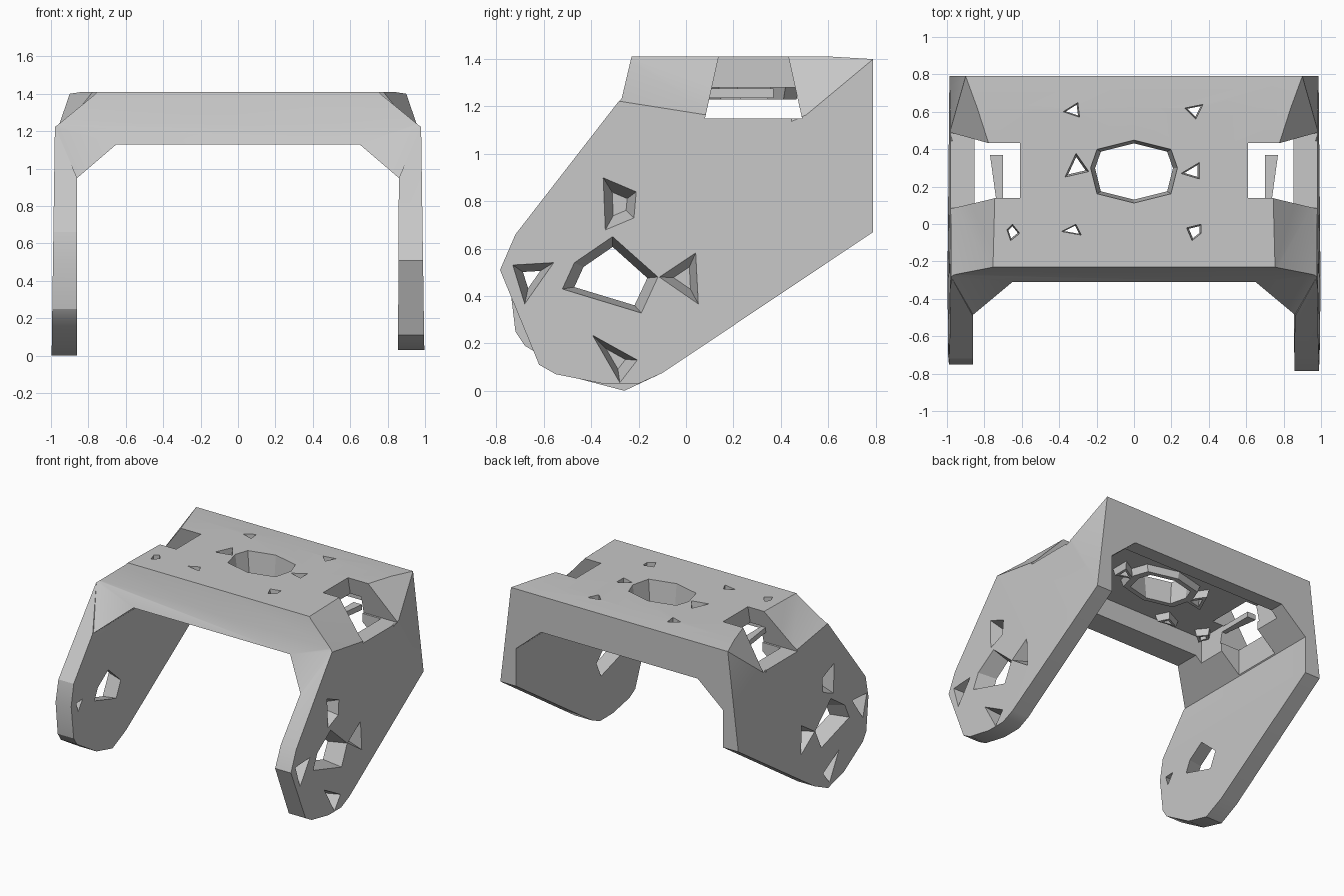
import bpy
import bmesh
import math
from mathutils import Vector

default_cube = bpy.data.objects.get("Cube")
if default_cube:
    bpy.data.objects.remove(default_cube, do_unlink=True)

# Single plain material
grey = bpy.data.materials.new("light grey")
grey.use_nodes = True
grey.diffuse_color = (0.57, 0.57, 0.57, 1)
grey.node_tree.nodes["Principled BSDF"].inputs["Base Color"].default_value = grey.diffuse_color


def add_object(name, bm):
    bmesh.ops.recalc_face_normals(bm, faces=bm.faces)
    mesh = bpy.data.meshes.new(name)
    bm.to_mesh(mesh)
    bm.free()
    mesh.materials.append(grey)
    obj = bpy.data.objects.new(name, mesh)
    bpy.context.collection.objects.link(obj)
    return obj


def prism(name, points, direction):
    """Extrude a flat outline along a direction."""
    bm = bmesh.new()
    face = bm.faces.new([bm.verts.new(p) for p in points])
    extruded = bmesh.ops.extrude_face_region(bm, geom=[face])["geom"]
    verts = [v for v in extruded if isinstance(v, bmesh.types.BMVert)]
    bmesh.ops.translate(bm, verts=verts, vec=direction)
    return add_object(name, bm)


def hull(name, points):
    """Convex solid around a few points."""
    bm = bmesh.new()
    for p in points:
        bm.verts.new(p)
    result = bmesh.ops.convex_hull(bm, input=bm.verts)
    loose = {v for v in result["geom_interior"] if isinstance(v, bmesh.types.BMVert)}
    bmesh.ops.delete(bm, geom=list(loose), context="VERTS")
    return add_object(name, bm)


def combine(target, tool, operation="DIFFERENCE"):
    """Apply a boolean and discard the tool."""
    mod = target.modifiers.new("cut", "BOOLEAN")
    mod.operation = operation
    mod.solver = "EXACT"
    mod.object = tool
    bpy.context.view_layer.objects.active = target
    bpy.ops.object.modifier_apply(modifier=mod.name)
    bpy.data.objects.remove(tool, do_unlink=True)


def scaled(points, factor):
    points = [Vector(p) for p in points]
    centre = sum(points, Vector(points[0]) * 0) / len(points)
    return [centre + (p - centre) * factor for p in points]


def wedge(points, offset):
    """Cutter whose inner face lies on the given points."""
    return hull("wedge", points + [Vector(p) + Vector(offset) for p in points])


def side_hole(outline, depth, taper, side):
    """Tapered hole sunk into a leg from outside."""
    slope = (1 - taper) * 0.02 / (0.985 - depth)
    outer = [(side * 1.005, y, z) for y, z in scaled(outline, 1 + slope)]
    inner = [(side * depth, y, z) for y, z in scaled(outline, taper)]
    return hull("side_hole", outer + inner)


def top_solid(name, outline, top, bottom, top_scale, bottom_scale):
    """Tapered upright solid, used for bosses and holes in the top plate."""
    upper = [(x, y, top) for x, y in scaled(outline, top_scale)]
    lower = [(x, y, bottom) for x, y in scaled(outline, bottom_scale)]
    return hull(name, upper + lower)


# Bracket body: arch seen from the front, trimmed by the side outline
outer_arch = [(0.998, -0.1), (0.975, 1.5), (-0.975, 1.5), (-0.998, -0.1)]
inner_arch = [(-0.86, -0.1), (-0.86, 0.95), (-0.65, 1.13),
              (0.65, 1.13), (0.86, 0.95), (0.855, -0.1)]
body = prism("bracket_body", [(x, -1, z) for x, z in outer_arch + inner_arch], (0, 2, 0))

# The two leg tips are rounded a little differently
front_edge = [(-0.23, 1.41), (-0.27, 1.24), (-0.72, 0.66)]
back_edge = [(-0.1, 0.075), (0.79, 0.67), (0.79, 1.4), (0.62, 1.41)]
left_tip = [(-0.785, 0.51), (-0.62, 0.11), (-0.55, 0.07), (-0.35, 0.03), (-0.2, 0.03)]
right_tip = [(-0.75, 0.5), (-0.72, 0.25), (-0.68, 0.19), (-0.45, 0.05), (-0.26, 0.0)]
trims = [prism("side_trim", [(0, y, z) for y, z in front_edge + tip + back_edge], (reach, 0, 0))
         for tip, reach in ((left_tip, 1.2), (right_tip, -1.2))]
combine(trims[0], trims[1], "UNION")
combine(body, trims[0], "INTERSECT")

# Steeper front wall between the legs
front_wall = [(side * x, y, z) for side in (1, -1)
              for x, y, z in ((0.985, -0.27, 1.24), (0.65, -0.31, 1.13), (0.86, -0.485, 0.95))]
combine(body, wedge(front_wall, (0, -0.3, 0)))

# Recess under the top plate
pocket = [(x, y, z) for z in (1, 1.28) for x in (-0.7, 0.7) for y in (-0.12, 0.68)]
combine(body, hull("pocket", pocket))

# Top plate openings, each with a low boss underneath
opening = [(-0.2, 0.4), (0, 0.45), (0.2, 0.4), (0.235, 0.3),
           (0.2, 0.16), (0, 0.11), (-0.2, 0.16), (-0.235, 0.3)]
fasteners = [
    [(-0.38, 0.6), (-0.3, 0.65), (-0.29, 0.57)],
    [(0.27, 0.62), (0.37, 0.64), (0.33, 0.56)],
    [(-0.37, 0.25), (-0.31, 0.38), (-0.24, 0.28)],
    [(0.25, 0.27), (0.35, 0.33), (0.35, 0.24)],
    [(-0.68, -0.03), (-0.65, 0), (-0.61, -0.05), (-0.66, -0.09)],
    [(-0.39, -0.04), (-0.31, 0), (-0.28, -0.06)],
    [(0.28, -0.02), (0.36, 0), (0.36, -0.05), (0.31, -0.09)],
]
combine(body, top_solid("opening_boss", opening, 1.3, 1.23, 1.2, 1.1), "UNION")
for outline in fasteners:
    combine(body, top_solid("fastener_boss", outline, 1.3, 1.23, 1.7, 1.3), "UNION")
combine(body, top_solid("opening", opening, 1.43, 1.08, 1, 0.8))
for outline in fasteners:
    combine(body, top_solid("fastener_hole", outline, 1.43, 1.08, 1, 0.5))

# Outline points of the corner facets
top_edge, side_edge = (0.78, 0.44, 1.41), (0.985, 0.49, 1.15)
back_corner, back_foot = (0.9, 0.79, 1.4), (0.988, 0.79, 0.67)

leg_pits = [
    [(-0.35, 0.9), (-0.21, 0.84), (-0.22, 0.73), (-0.34, 0.68)],
    [(-0.11, 0.48), (0.04, 0.58), (0.05, 0.37)],
    [(-0.39, 0.23), (-0.21, 0.13), (-0.28, 0.04)],
]
leg_through = [(-0.73, 0.53), (-0.56, 0.54), (-0.68, 0.37)]
leg_bore = [(-0.52, 0.43), (-0.47, 0.54), (-0.31, 0.65),
            (-0.12, 0.48), (-0.19, 0.33), (-0.24, 0.35)]

for side in (1, -1):
    def flip(points):
        return [Vector((side * x, y, z)) for x, y, z in points]

    # Corner chamfers
    front = [(0.68, -0.4, 1.495), (1.08, -0.4, 1.155), (1.2, -0.4, 1.6),
             (0.66, 0.3, 1.497), (1.06, 0.3, 1.063), (1.2, 0.3, 1.6)]
    combine(body, hull("front_chamfer", flip(front)))
    facet = scaled(flip([top_edge, side_edge, back_corner]), 1.4)
    combine(body, wedge(facet, (side * 0.4, 0, 0.4)))
    facet = scaled(flip([side_edge, back_corner, back_foot]), 1.4)
    combine(body, wedge(facet, (side * 0.4, 0, 0)))

    # Corner window, flared downwards, and the well below it
    window = [(x, y, z) for x in (0.61, 1.1)
              for y, z in ((0.08, 1.15), (0.49, 1.15), (0.14, 1.42), (0.43, 1.42))]
    combine(body, hull("window", flip(window)))
    well = [(x, y, z) for z in (0.9, 1.2) for x in (0.605, 0.853) for y in (0.095, 0.475)]
    combine(body, hull("well", flip(well)))

    # Thin bar bridging the window
    bar = [(x, y, z) for z in (1.235, 1.275)
           for x, y in ((0.7, 0.08), (0.73, 0.08), (0.7, 0.37), (0.77, 0.37))]
    combine(body, hull("window_bar", flip(bar)), "UNION")

    # Leg bore and fastener holes
    combine(body, side_hole(leg_bore, 0.83, 0.72, side))
    combine(body, side_hole(leg_through, 0.84, 0.35, side))
    for pit in leg_pits:
        combine(body, side_hole(pit, 0.885, 0.45, side))

# Soften only the shallow folds
body.select_set(True)
bpy.context.view_layer.objects.active = body
bpy.ops.object.shade_smooth_by_angle(angle=math.radians(25))
